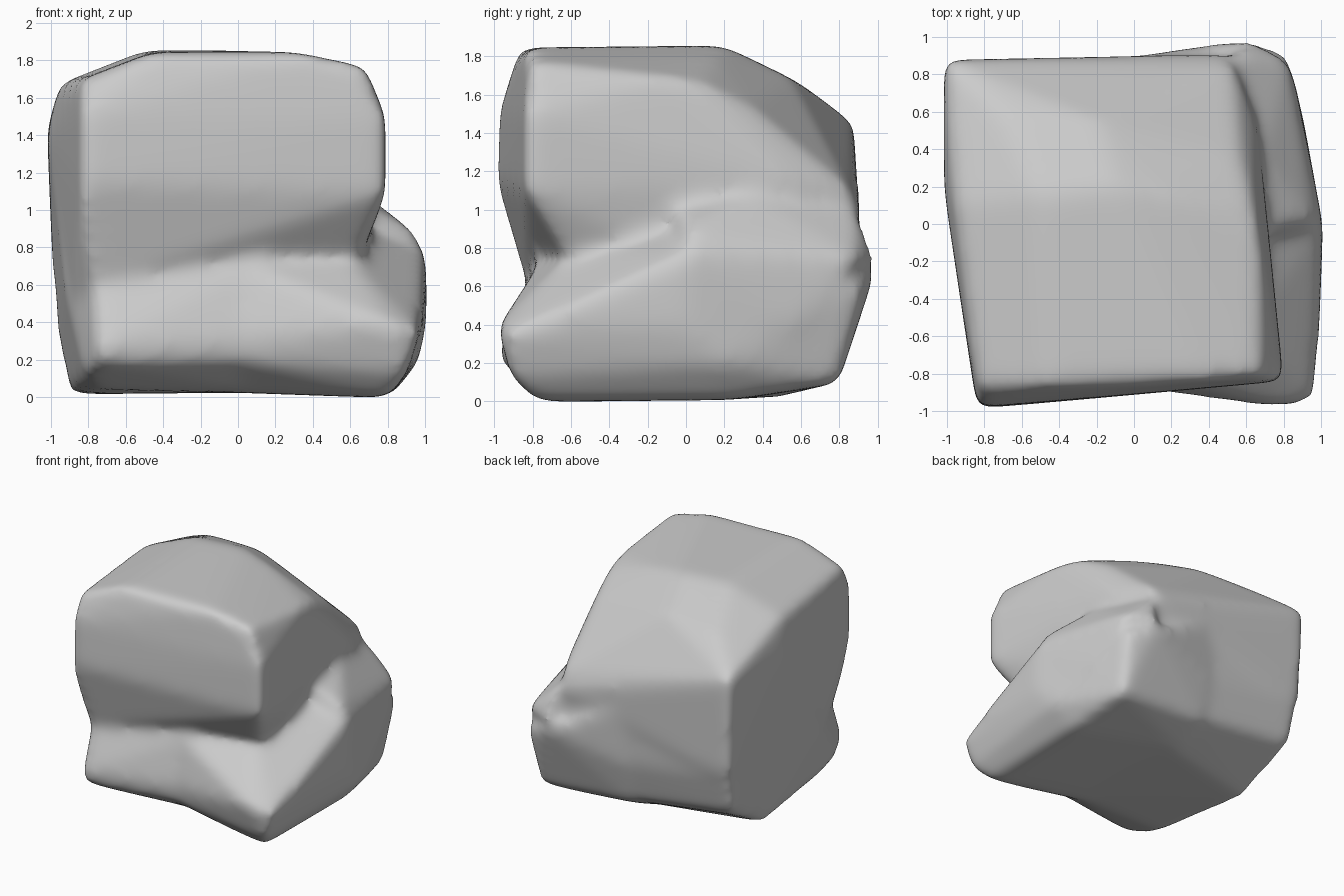
import bpy, bmesh

if "Cube" in bpy.data.objects:
    bpy.data.objects.remove(bpy.data.objects["Cube"], do_unlink=True)

stone = bpy.data.materials.new("grey_stone")
stone.use_nodes = True
GREY = (0.6, 0.6, 0.6, 1)
stone.diffuse_color = GREY
stone.node_tree.nodes["Principled BSDF"].inputs["Base Color"].default_value = GREY


def hull(name, corners):
    """Convex chunk of stone through the given corners."""
    bm = bmesh.new()
    for c in corners:
        bm.verts.new(c)
    bmesh.ops.convex_hull(bm, input=bm.verts)
    loose = [v for v in bm.verts if not v.link_faces]
    bmesh.ops.delete(bm, geom=loose, context='VERTS')
    bmesh.ops.recalc_face_normals(bm, faces=bm.faces)
    mesh = bpy.data.meshes.new(name)
    bm.to_mesh(mesh)
    bm.free()
    obj = bpy.data.objects.new(name, mesh)
    bpy.context.collection.objects.link(obj)
    return obj


def middle(x):
    """Shared cross-section where the two lower chunks overlap."""
    section = [(-.77, .74), (-.87, .33), (-.85, .2), (-.58, .03),
               (.5, .03), (.78, .16), (.87, .5), (.89, 1)]
    return [(x, y, z) for y, z in section]


# Upper block: leans in toward the groove, with a sloping back
boulder = hull("boulder", [
    (-.84, -.88, 1.7), (-.84, -.98, 1.5), (-.84, -.99, 1.15), (-.84, -.93, .95),
    (-1.02, .2, 1.4), (-1.02, .88, 1.46), (-.96, .1, 1.68), (-.45, -.87, 1.85),
    (.35, -.84, 1.85), (.68, -.82, 1.78), (.8, -.84, 1.5), (.8, -.84, 1.1),
    (.74, -.76, .98), (.71, -.1, 1.4), (.68, -.1, 1.7), (.64, .1, 1.66),
    (-.5, .15, 1.86), (-.1, .2, 1.86), (.2, .15, 1.8), (-.7, .6, 1.66),
    (-.2, .55, 1.69), (.57, .35, 1.54), (.66, .55, 1.15), (.54, .85, 1.12),
    (.5, .91, 1), (.58, -.62, .74), (-.78, -.83, .6), (.5, -.4, .4),
    (-.9, -.45, .4), (.5, .8, .4), (-.99, .86, .65)])

# Lower left chunk: narrow foot under the groove
lower_left = hull("lower_left", middle(.15) + [
    (-.77, -.83, .6), (-.75, -.98, .28), (-.73, -.96, .18), (-.82, -.8, .12),
    (-.76, -.6, .05), (-.92, -.45, .55), (-.9, .25, .02), (-.94, .5, .28),
    (-.96, .76, .3), (-.98, .84, .62), (-1, .87, 1.3), (-.98, 0, 1.1)])

# Lower right chunk: ledge with a tilted top that climbs toward the back
lower_right = hull("lower_right", middle(-.05) + [
    (.58, -.62, .76), (.68, -.2, .86), (.78, .02, .9), (.99, -.34, .62),
    (.99, -.65, .47), (.97, -.94, .36), (.8, -.99, .4), (.9, -.92, .13),
    (.8, -.78, 0), (1.01, 0, .78), (1.01, 0, .4), (.97, .2, .2),
    (.82, .2, .01), (.78, .8, .1), (.82, .92, .6), (.6, .99, .68)])

# Shoulder: swelling behind the ledge, running into the upper block
shoulder = hull("shoulder", [
    (1.01, 0, .78), (.94, .02, .9), (.72, -.05, 1.02), (.92, .42, .76),
    (.7, .35, 1.08), (.83, .89, .75), (.6, .99, .75), (.55, .9, 1),
    (1, 0, .4), (.9, .6, .4), (.4, 0, .5), (.4, .8, .5)])

# Fuse the chunks, then wear the edges round
chunks = (lower_left, lower_right, shoulder)
for chunk in chunks:
    chunk.hide_render = True
    union = boulder.modifiers.new("fuse", 'BOOLEAN')
    union.operation, union.solver, union.object = 'UNION', 'EXACT', chunk
remesh = boulder.modifiers.new("remesh", 'REMESH')
remesh.mode, remesh.voxel_size = 'VOXEL', .03
worn = boulder.modifiers.new("worn_edges", 'SMOOTH')
worn.factor, worn.iterations = .5, 32

bpy.context.view_layer.update()
graph = bpy.context.evaluated_depsgraph_get()
mesh = bpy.data.meshes.new_from_object(boulder.evaluated_get(graph))
boulder.modifiers.clear()
boulder.data = mesh
for chunk in chunks:
    bpy.data.objects.remove(chunk, do_unlink=True)

# Rest it on the ground
boulder.location.z = -min(v.co.z for v in mesh.vertices)
mesh.materials.clear()
mesh.materials.append(stone)
for p in mesh.polygons:
    p.use_smooth = True
    p.material_index = 0
